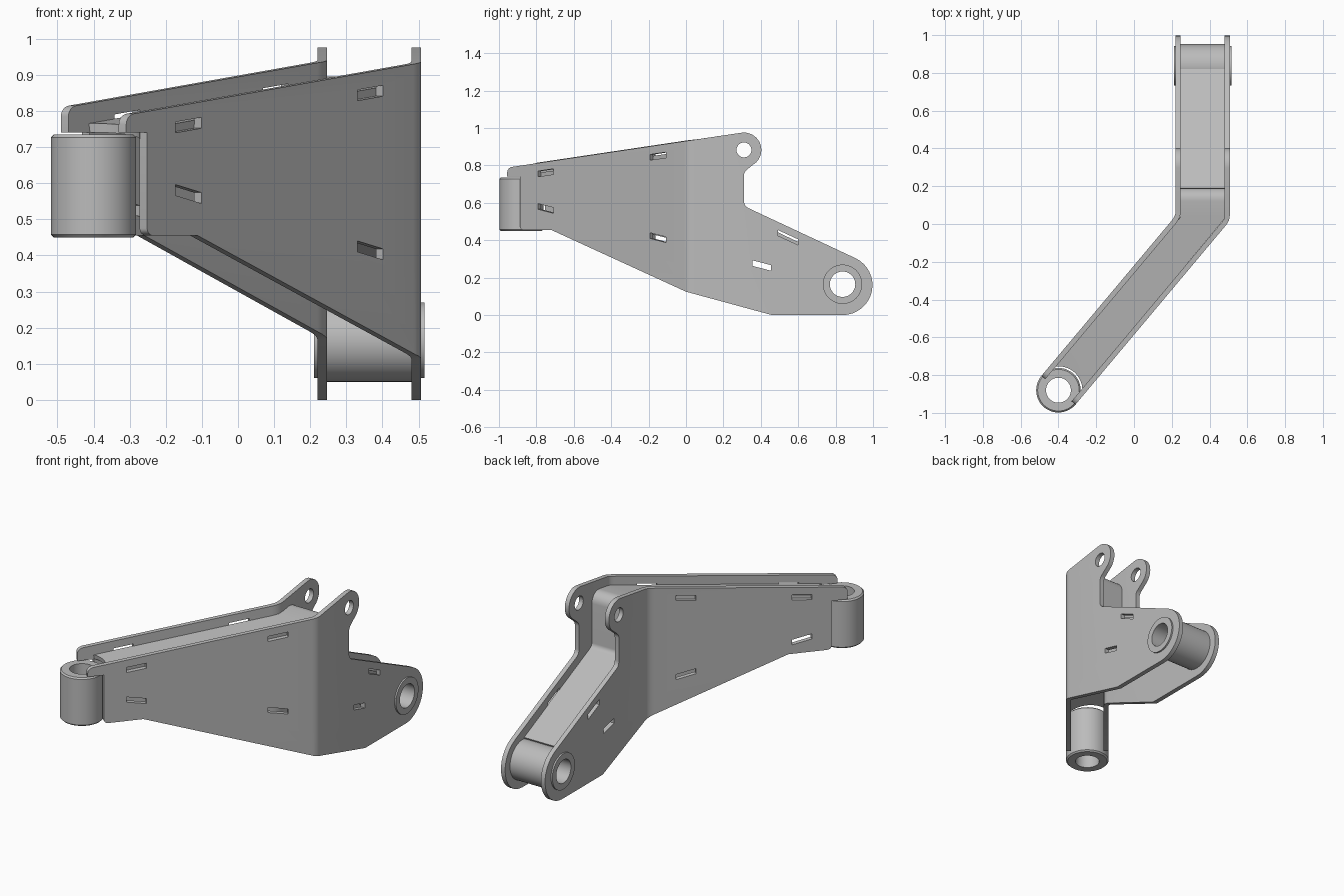
import bpy, bmesh, math
from mathutils import Vector

cube = bpy.data.objects.get("Cube")
if cube:
    bpy.data.objects.remove(cube, do_unlink=True)

steel = bpy.data.materials.new("grey steel")
steel.use_nodes = True
grey = (0.5, 0.5, 0.5, 1)
steel.diffuse_color = grey
steel.node_tree.nodes["Principled BSDF"].inputs["Base Color"].default_value = grey

# Layout of the angled arm
THICK = 0.027
HALF = 0.118
ANGLE = math.radians(50)
ALONG = Vector((math.cos(ANGLE), math.sin(ANGLE)))
ACROSS = Vector((ALONG.y, -ALONG.x))
PIVOT = Vector((-0.4, -0.88))
LEFT_X, RIGHT_X = 0.507, 0.22


def finish(name, bm, thickness=0, offset=-1):
    mesh = bpy.data.meshes.new(name)
    bm.to_mesh(mesh)
    bm.free()
    obj = bpy.data.objects.new(name, mesh)
    bpy.context.collection.objects.link(obj)
    mesh.materials.append(steel)
    bpy.ops.object.select_all(action='DESELECT')
    obj.select_set(True)
    bpy.context.view_layer.objects.active = obj
    if thickness:
        mod = obj.modifiers.new("thickness", 'SOLIDIFY')
        mod.thickness = thickness
        mod.offset = offset
        mod.use_even_offset = True
        bpy.ops.object.modifier_apply(modifier=mod.name)
    bpy.ops.object.shade_smooth_by_angle(angle=math.radians(30))
    return obj


def arc(cy, cz, r, start, end, n=16):
    angles = [math.radians(start + (end - start) * i / n) for i in range(n + 1)]
    return [(cy + r * math.cos(a), cz + r * math.sin(a), 0) for a in angles]


def rounded(points, closed=True, n=6):
    """Outline with each corner (y, z, radius) filleted."""
    out = []
    for i, (y, z, r) in enumerate(points):
        p = Vector((y, z))
        if r == 0 or (not closed and i in (0, len(points) - 1)):
            out.append(p)
            continue
        a = (Vector(points[i - 1][:2]) - p).normalized()
        b = (Vector(points[(i + 1) % len(points)][:2]) - p).normalized()
        half = a.angle(b) / 2
        reach = r / math.tan(half)
        centre = p + (a + b).normalized() * (r / math.sin(half))
        s, e = p + a * reach - centre, p + b * reach - centre
        turn = s.angle(e)
        for k in range(n + 1):
            f = k / n
            v = (s * math.sin((1 - f) * turn) + e * math.sin(f * turn)) / math.sin(turn)
            out.append(centre + v)
    return out


def slot(y, z, slope, width=0.085, height=0.03):
    w, h = width / 2, height / 2
    return [(y + s * w, z + s * w * slope + t * h, 0)
            for s, t in ((-1, -1), (1, -1), (1, 1), (-1, 1))]


def top_edge(y):
    return 0.93 + 0.148 * y


def side_plate(name, x0, side, kink, bend_z, slot_ys):
    start = PIVOT + ACROSS * HALF * side
    bend_y = start.y + (x0 - start.x) * ALONG.y / ALONG.x
    notch = start.y + 0.09 * ALONG.y
    outline = [(start.y, 0.74, 0), (start.y, top_edge(start.y), 0.03)]
    outline += arc(0.31, 0.883, 0.093, 98, -45)
    outline += [(0.31, 0.765, 0.04), (0.31, 0.583, 0.04)]
    outline += arc(0.837, 0.16, 0.16, 65, -90)
    outline += [(0.46, 0, 0), bend_z, (kink, 0.455, 0), (notch, 0.455, 0.02), (notch, 0.74, 0)]
    loops = [rounded(outline)]
    holes = [arc(0.31, 0.883, 0.04, 0, 345, 23), arc(0.837, 0.16, 0.1, 0, 345, 23),
             slot(0.405, 0.265, -0.26, 0.1), slot(0.545, 0.415, -0.46, 0.105)]
    for y in slot_ys:
        holes += [slot(y, top_edge(y) - 0.058, 0.148), slot(y, 0.375 - 0.26 * y, -0.26)]
    loops += [[Vector(p[:2]) for p in h] for h in holes]

    bm = bmesh.new()
    for loop in loops:
        vs = [bm.verts.new((0, p.x, p.y)) for p in loop]
        for i, v in enumerate(vs):
            bm.edges.new((vs[i - 1], v))
    bmesh.ops.triangle_fill(bm, use_beauty=True, edges=bm.edges[:], normal=(1, 0, 0))
    # Fold the sheet along a small rounded bend
    d = 0.025
    for i in range(-2, 3):
        bmesh.ops.bisect_plane(bm, geom=bm.verts[:] + bm.edges[:] + bm.faces[:],
                               plane_co=(0, bend_y + d * i / 2, 0), plane_no=(0, 1, 0))
    slope = ALONG.x / ALONG.y
    for v in bm.verts:
        u = bend_y - v.co.y
        if u >= d:
            v.co.x = x0 - slope * u
        elif u > -d:
            v.co.x = x0 - slope * (u + d) ** 2 / (4 * d)
        else:
            v.co.x = x0
    bm.normal_update()
    for f in bm.faces:
        if f.normal.x < 0:
            f.normal_flip()
    finish(name, bm, THICK, -side)


side_plate("left_side_plate", LEFT_X, 1, -0.72, (0.0, 0.125, 0), (-0.75, -0.15))
side_plate("right_side_plate", RIGHT_X, -1, -0.553, (0.043, 0.177, 0), (-0.61, -0.12))


# Folded web that joins the two side plates
def web():
    n = 10
    inner = HALF - THICK + 0.003
    xr, xl = RIGHT_X + THICK - 0.003, LEFT_X - THICK + 0.003
    path = rounded([(0.033, 0.882, 0), (0.19, 0.905, 0.06), (0.19, 0.585, 0.03),
                    (0.82, 0.287, 0)], closed=False)
    bm = bmesh.new()
    columns = []
    for i in range(n + 1):
        f = i / n
        o = inner * (2 * f - 1)
        front = PIVOT + ACROSS * o + ALONG * math.sqrt(0.127 ** 2 - o * o)
        x = xr + (xl - xr) * f
        col = [bm.verts.new((front.x, front.y, top_edge(front.y) - 0.053))]
        col += [bm.verts.new((x, p.x, p.y)) for p in path]
        columns.append(col)
    for a, b in zip(columns, columns[1:]):
        for k in range(len(a) - 1):
            bm.faces.new((a[k], b[k], b[k + 1], a[k + 1]))
    finish("folded_web", bm, 0.025, -1)


web()


# Bearing sleeves: closed (radius, height) profiles spun about z
def sleeve(name, profile, location, rotation=(0, 0, 0), n=48):
    bm = bmesh.new()
    rings = []
    for r, h in profile:
        rings.append([bm.verts.new((r * math.cos(math.tau * i / n),
                                    r * math.sin(math.tau * i / n), h)) for i in range(n)])
    for k, ring in enumerate(rings):
        prev = rings[k - 1]
        for i in range(n):
            j = (i + 1) % n
            bm.faces.new((prev[i], prev[j], ring[j], ring[i]))
    bmesh.ops.recalc_face_normals(bm, faces=bm.faces[:])
    obj = finish(name, bm)
    obj.location = location
    obj.rotation_euler = rotation


c = 0.008
sleeve("front_pivot_sleeve",
       [(0.066, 0), (HALF - c, 0), (HALF, c), (HALF, 0.285 - c), (HALF - c, 0.285), (0.066, 0.285)],
       (PIVOT.x, PIVOT.y, 0.45))
# Rear tube with a raised collar at each end
tube = RIGHT_X + THICK
sleeve("rear_pivot_tube",
       [(0.068, 0.211), (0.105, 0.211), (0.105, tube), (0.115, tube),
        (0.115, LEFT_X - THICK), (0.105, LEFT_X - THICK), (0.105, 0.516), (0.068, 0.516)],
       (0, 0.837, 0.165), (0, math.pi / 2, 0))
